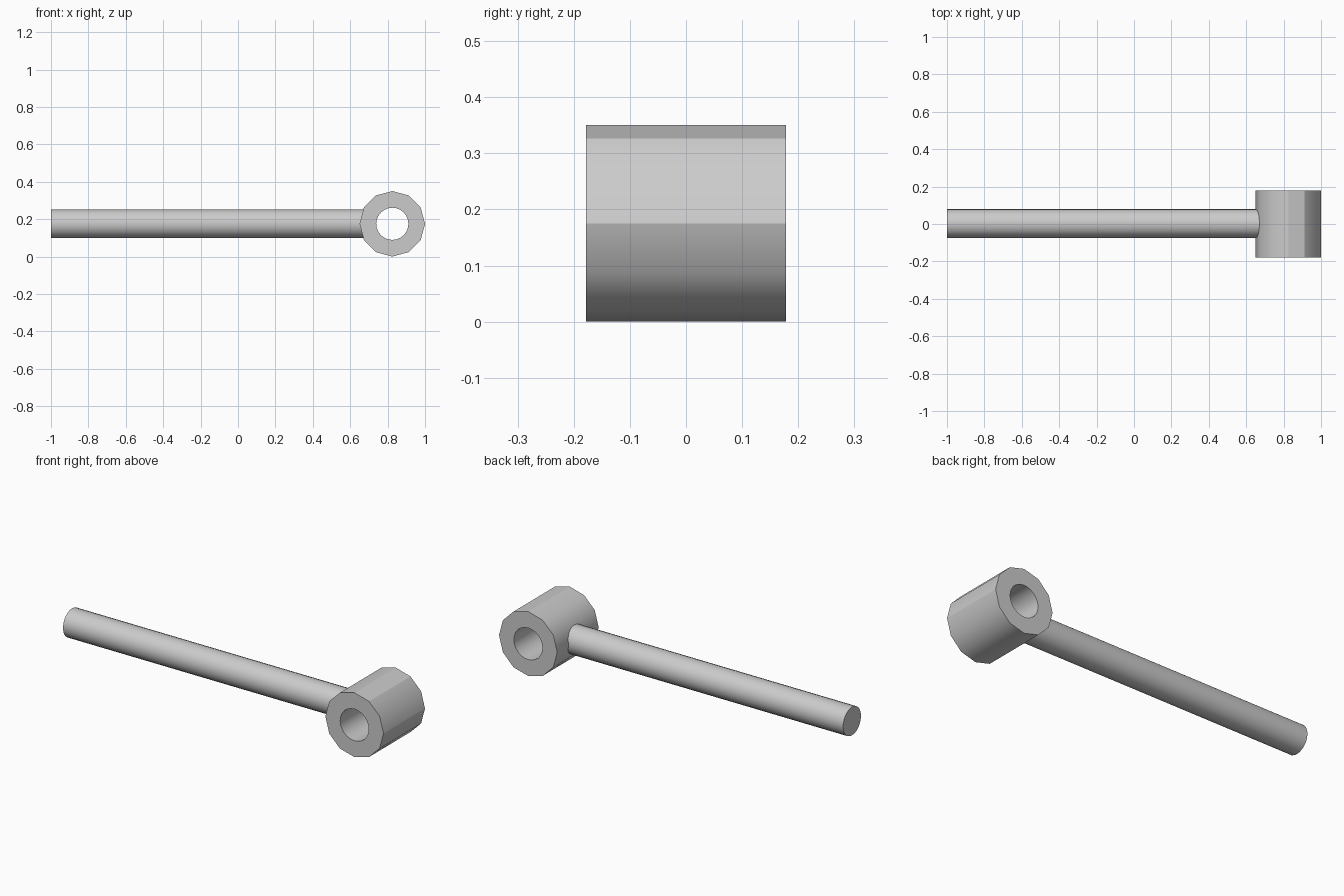
import bpy, bmesh, math
from mathutils import Matrix

if "Cube" in bpy.data.objects:
    bpy.data.objects.remove(bpy.data.objects["Cube"], do_unlink=True)

grey = bpy.data.materials.new("light grey")
grey.use_nodes = True
grey.diffuse_color = (0.6, 0.6, 0.6, 1)
grey.node_tree.nodes["Principled BSDF"].inputs["Base Color"].default_value = grey.diffuse_color

CENTRE_X, CENTRE_Z = 0.825, 0.175


def make_object(name, bm):
    bmesh.ops.recalc_face_normals(bm, faces=bm.faces)
    mesh = bpy.data.meshes.new(name)
    bm.to_mesh(mesh)
    bm.free()
    mesh.materials.append(grey)
    obj = bpy.data.objects.new(name, mesh)
    bpy.context.collection.objects.link(obj)
    return obj


def ring(bm, sides, radius, y):
    """Circle of vertices facing the y axis."""
    steps = [2 * math.pi * i / sides for i in range(sides)]
    return [bm.verts.new((CENTRE_X + radius * math.cos(a), y, CENTRE_Z + radius * math.sin(a)))
            for a in steps]


def wall(bm, a, b):
    n = len(a)
    for i in range(n):
        face = bm.faces.new((a[i], a[(i + 1) % n], b[(i + 1) % n], b[i]))
        face.smooth = True


# Twelve-sided head with a round bore
bm = bmesh.new()
outer = [ring(bm, 12, 0.175, y) for y in (-0.178, 0.178)]
bore = [ring(bm, 24, 0.086, y) for y in (-0.178, 0.178)]
wall(bm, *outer)
wall(bm, *bore)
for big, small in zip(outer, bore):
    for i in range(12):
        j = (i + 1) % 12
        bm.faces.new((big[i], big[j], small[2 * j], small[2 * i + 1], small[2 * i]))
# Crisp ridges on the upper outer side
for i in (0, 2, 3):
    bm.edges.get((outer[0][i], outer[1][i])).smooth = False
for edge in bm.edges:
    if edge.calc_face_angle(0) > math.radians(60):
        edge.smooth = False
make_object("hammer_head", bm)

# Long round handle, ending inside the head wall
START, END = -1.0, 0.7
bm = bmesh.new()
place = Matrix.Translation(((START + END) / 2, 0.002, CENTRE_Z)) @ Matrix.Rotation(math.pi / 2, 4, "Y")
bmesh.ops.create_cone(bm, cap_ends=True, segments=24, radius1=0.077, radius2=0.077,
                      depth=END - START, matrix=place)
for face in bm.faces:
    face.smooth = len(face.verts) == 4
for edge in bm.edges:
    edge.smooth = all(face.smooth for face in edge.link_faces)
make_object("handle", bm)
